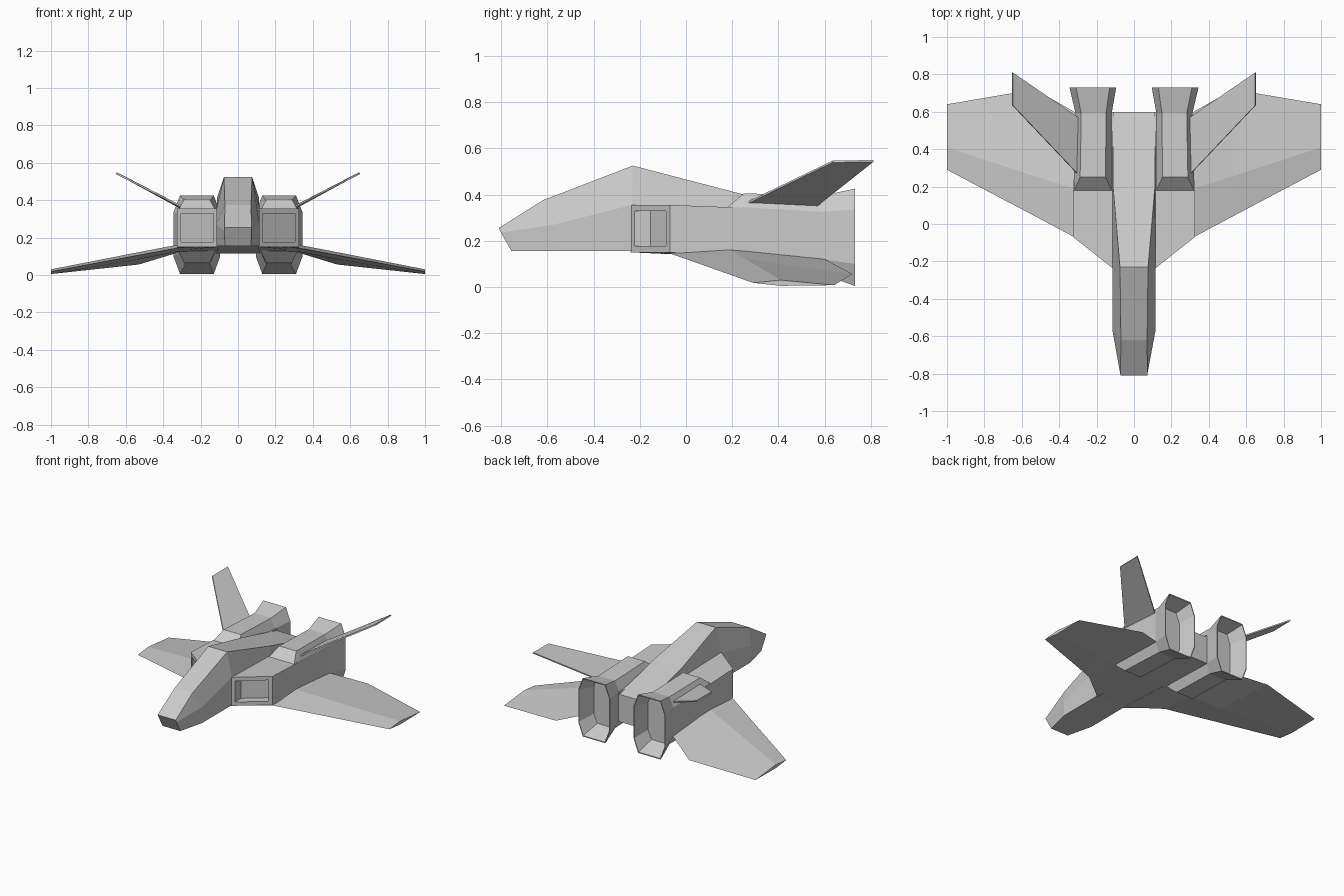
import bpy, bmesh
from mathutils import Vector

if "Cube" in bpy.data.objects:
    bpy.data.objects.remove(bpy.data.objects["Cube"])


def make_object(name, bm, mirror=False):
    bmesh.ops.recalc_face_normals(bm, faces=bm.faces)
    mesh = bpy.data.meshes.new(name)
    bm.to_mesh(mesh)
    bm.free()
    ob = bpy.data.objects.new(name, mesh)
    bpy.context.collection.objects.link(ob)
    if mirror:
        ob.modifiers.new("mirror", 'MIRROR')
    return ob


def loft(rings):
    """Skin between matching rings of points and cap both ends."""
    bm = bmesh.new()
    vs = [[bm.verts.new(p) for p in r] for r in rings]
    n = len(vs[0])
    for a, b in zip(vs, vs[1:]):
        for i in range(n):
            j = (i + 1) % n
            bm.faces.new((a[i], a[j], b[j], b[i]))
    bm.faces.new(vs[0])
    bm.faces.new(vs[-1])
    return bm


# Fuselage: each corner pair given as (half width, y, z) for bottom, side, top
def hull_ring(bottom, side, top):
    half = [bottom, side, top]
    return [(w, y, z) for w, y, z in half] + [(-w, y, z) for w, y, z in reversed(half)]


make_object("fuselage", loft([
    hull_ring((.070, -.755, .155), (.072, -.800, .235), (.072, -.81, .255)),
    hull_ring((.115, -.57, .155), (.115, -.57, .27), (.070, -.62, .375)),
    hull_ring((.115, -.235, .155), (.115, -.235, .355), (.075, -.23, .525)),
    hull_ring((.115, .20, .13), (.115, .20, .345), (.112, .20, .413)),
    hull_ring((.115, .60, .115), (.115, .60, .28), (.115, .60, .312)),
]))


# Intake bodies: slanted front, sunken square opening
def box_ring(xi, yi, xo, yo, low, high):
    return [(xi, yi, low), (xo, yo, low), (xo, yo, high), (xi, yi, high)]


bm = loft([box_ring(.11, -.24, .325, -.07, .15, .355),
           box_ring(.11, .19, .325, .19, .13, .345),
           box_ring(.11, .60, .30, .60, .118, .325)])
bmesh.ops.recalc_face_normals(bm, faces=bm.faces)
front = min(bm.faces, key=lambda f: f.calc_center_median().y)
bmesh.ops.inset_individual(bm, faces=[front], thickness=.038)
hole = bmesh.ops.extrude_discrete_faces(bm, faces=[front])["faces"][0]
bmesh.ops.translate(bm, verts=hole.verts, vec=(.0, .07, 0))
make_object("intake_body", bm, True)


# Engines: eight-sided, flaring to a hollow nozzle
def octagon(y, cx, flat, wide, z0, z1, z2, z3):
    right = [(flat, z0), (wide, z1), (wide, z2), (flat, z3)]
    pts = right + [(-w, z) for w, z in reversed(right)]
    return [(cx + w, y, z) for w, z in pts]


make_object("engine", loft([
    octagon(.18, .22, .100, .105, .13, .15, .33, .345),
    octagon(.25, .22, .068, .100, .065, .13, .345, .405),
    octagon(.59, .216, .066, .096, .055, .12, .325, .395),
    octagon(.73, .22, .090, .125, .005, .10, .335, .425),
    octagon(.73, .22, .086, .120, .012, .103, .332, .418),
    octagon(.61, .216, .062, .090, .062, .125, .32, .388),
]), True)

# Wings: diamond section, drooping to the tip, kinked trailing edge
make_object("wing", loft([
    [(.11, -.235, .152), (.11, .19, .16), (.11, .59, .118), (.11, .19, .13)],
    [(.32, -.07, .145), (.32, .19, .162), (.32, .60, .12), (.32, .19, .125)],
    [(.53, .042, .106), (.53, .255, .122), (.53, .72, .056), (.53, .255, .084)],
    [(1, .29, .018), (1, .41, .030), (1, .64, .008), (1, .41, .005)],
]), True)

# Tail fins: thin slanted plates
off = Vector((-.004, 0, .008))
outline = [Vector(p) for p in
           [(.285, .25, .357), (.285, .56, .347), (.65, .81, .545), (.65, .635, .543)]]
make_object("tail_fin", loft([[p - off * .5 for p in outline],
                              [p + off * .5 for p in outline]]), True)
